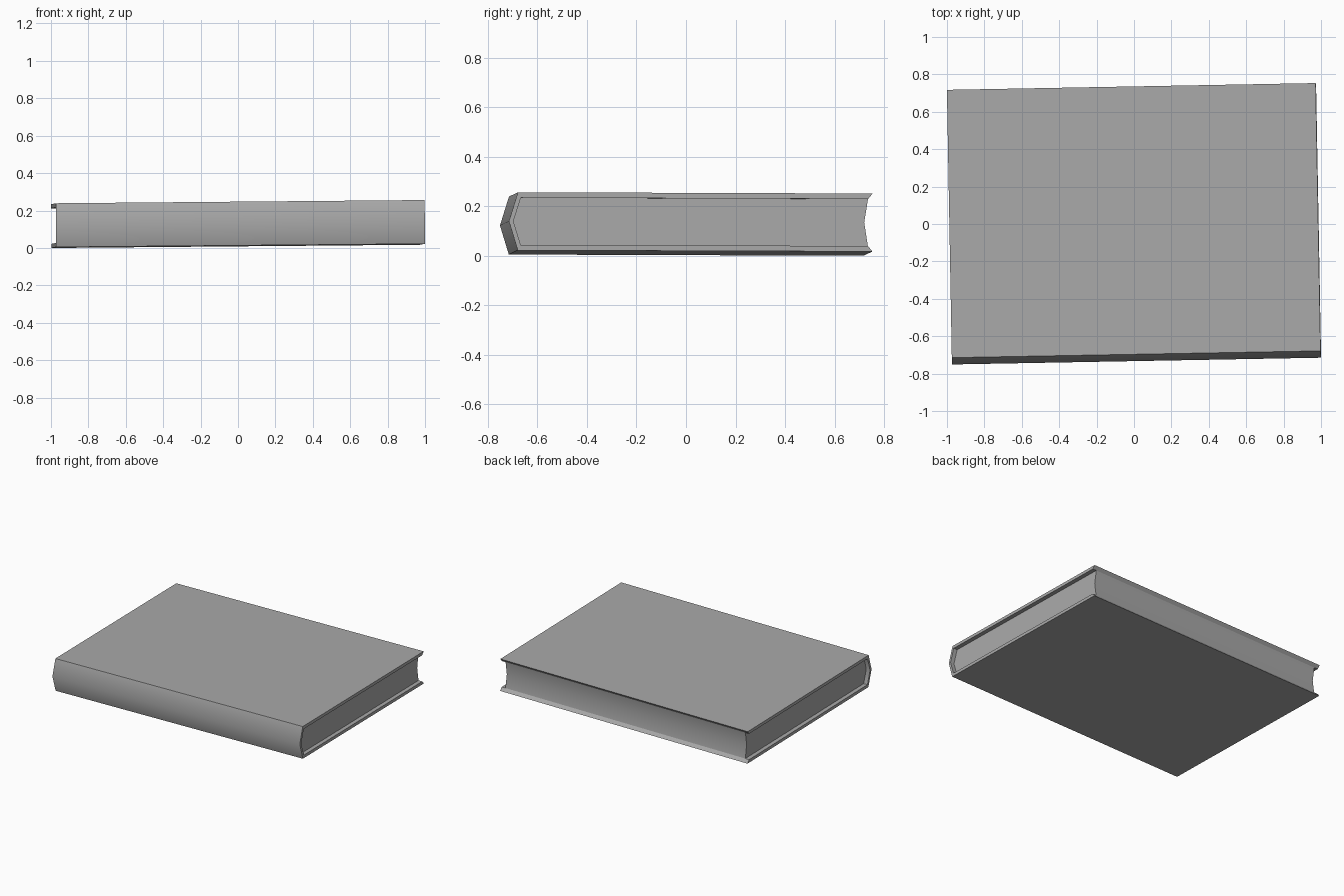
import bpy, bmesh, math
from mathutils import Euler, Matrix

cube = bpy.data.objects.get("Cube")
if cube:
    bpy.data.objects.remove(cube, do_unlink=True)

grey = bpy.data.materials.new("plain grey")
grey.use_nodes = True
colour = (0.4, 0.4, 0.4, 1)
grey.diffuse_color = colour
grey.node_tree.nodes["Principled BSDF"].inputs["Base Color"].default_value = colour

# The closed book lies slightly turned and tilted
angles = [math.radians(a) for a in (-0.2, -0.5, 1.05)]
pose = Matrix.Translation((0, 0, 0.128)) @ Euler(angles).to_matrix().to_4x4()


def extrude_profile(name, profile, half_length):
    """Extrude a closed (y, z) outline along x."""
    bm = bmesh.new()
    face = bm.faces.new([bm.verts.new((-half_length, y, z)) for y, z in profile])
    moved = bmesh.ops.extrude_face_region(bm, geom=[face])["geom"]
    verts = [v for v in moved if isinstance(v, bmesh.types.BMVert)]
    bmesh.ops.translate(bm, verts=verts, vec=(2 * half_length, 0, 0))
    bmesh.ops.recalc_face_normals(bm, faces=bm.faces)
    bm.transform(pose)
    mesh = bpy.data.meshes.new(name)
    bm.to_mesh(mesh)
    bm.free()
    mesh.materials.append(grey)
    obj = bpy.data.objects.new(name, mesh)
    bpy.context.collection.objects.link(obj)
    bpy.ops.object.select_all(action='DESELECT')
    obj.select_set(True)
    bpy.context.view_layer.objects.active = obj
    bpy.ops.object.shade_smooth_by_angle(angle=math.radians(40))
    return obj


half_height, inner = 0.117, 0.095
spine, fore_edge = -0.697, 0.735

# Cover: two boards with slanted edges joined by a pointed spine
outer_line = [(fore_edge, half_height), (spine, half_height), (-0.733, 0),
              (spine, -half_height), (fore_edge, -half_height)]
inner_line = [(0.717, -inner), (-0.685, -inner), (-0.715, 0),
              (-0.685, inner), (0.717, inner)]
extrude_profile("cover", outer_line + inner_line, 0.986)

# Pages: set back at both ends, with a hollow fore edge
extrude_profile("pages", inner_line + [(0.702, 0)], 0.956)
